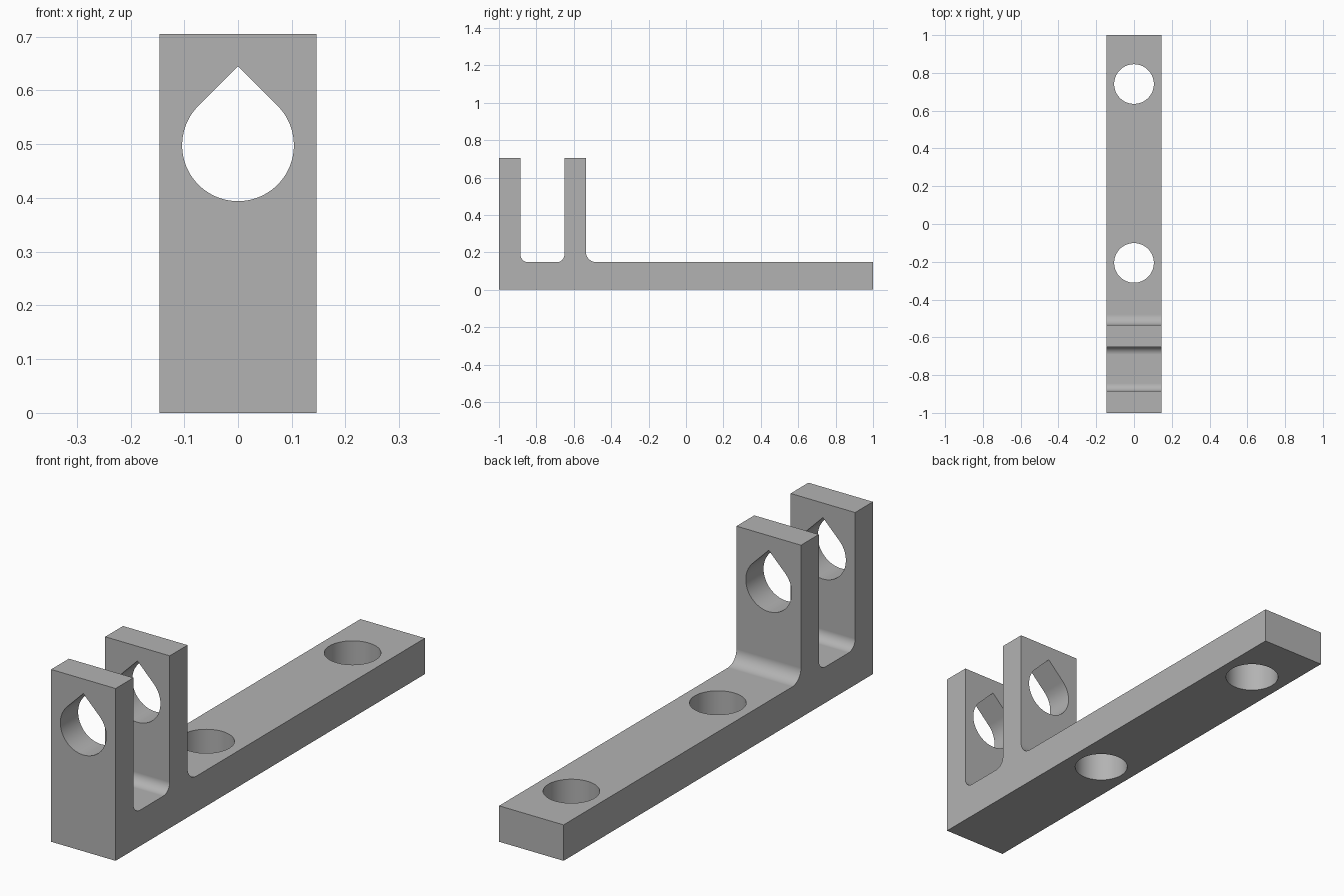
import bpy
import bmesh
from math import cos, sin, pi, radians
from mathutils import Matrix, Vector

cube = bpy.data.objects.get("Cube")
if cube:
    bpy.data.objects.remove(cube, do_unlink=True)

HALF_WIDTH = 0.146
BASE_TOP, POST_TOP = 0.147, 0.705
POST = 0.115                      # thickness of both uprights
REAR_POST = -0.65                 # front face of the rear upright
INNER_R, OUTER_R = 0.042, 0.056   # fillet radii
HOLE_R = 0.104

grey = bpy.data.materials.new("plain grey")
colour = (0.45, 0.45, 0.45, 1)
grey.diffuse_color = colour
grey.use_nodes = True
grey.node_tree.nodes["Principled BSDF"].inputs["Base Color"].default_value = colour


def arc(cx, cy, r, start, end, steps):
    """Points along a circular arc, angles in degrees."""
    angles = [radians(start + (end - start) * i / steps) for i in range(steps + 1)]
    return [(cx + r * cos(a), cy + r * sin(a)) for a in angles]


def prism(name, outline, place, direction):
    """Extrude a closed 2D outline; place maps its points into space."""
    bm = bmesh.new()
    face = bm.faces.new([bm.verts.new(place(u, v)) for u, v in outline])
    extruded = bmesh.ops.extrude_face_region(bm, geom=[face])["geom"]
    moved = [g for g in extruded if isinstance(g, bmesh.types.BMVert)]
    bmesh.ops.translate(bm, verts=moved, vec=Vector(direction))
    bmesh.ops.recalc_face_normals(bm, faces=bm.faces)
    mesh = bpy.data.meshes.new(name)
    bm.to_mesh(mesh)
    bm.free()
    mesh.materials.append(grey)
    obj = bpy.data.objects.new(name, mesh)
    bpy.context.collection.objects.link(obj)
    return obj


# Side profile: base bar with two filleted uprights
front_inner = -1 + POST
rear_outer = REAR_POST + POST
profile = [(-1, 0), (1, 0), (1, BASE_TOP)]
profile += arc(rear_outer + OUTER_R, BASE_TOP + OUTER_R, OUTER_R, 270, 180, 12)
profile += [(rear_outer, POST_TOP), (REAR_POST, POST_TOP)]
profile += arc(REAR_POST - INNER_R, BASE_TOP + INNER_R, INNER_R, 0, -90, 12)
profile += arc(front_inner + INNER_R, BASE_TOP + INNER_R, INNER_R, 270, 180, 12)
profile += [(front_inner, POST_TOP), (-1, POST_TOP)]
bracket = prism("bracket", profile, lambda y, z: (-HALF_WIDTH, y, z), (2 * HALF_WIDTH, 0, 0))

# Teardrop bore through both uprights
teardrop = arc(0, 0.498, HOLE_R, 135, 405, 60) + [(0, 0.498 + HOLE_R * 2 ** 0.5)]
cutters = [prism("teardrop_cutter", teardrop, lambda x, z: (x, -1.2, z), (0, 0.9, 0))]

# Two round mounting holes through the base
for name, y in (("front_hole_cutter", -0.206), ("back_hole_cutter", 0.741)):
    circle = arc(0, y, HOLE_R + 0.001, 0, 360, 72)[:-1]
    cutters.append(prism(name, circle, lambda u, v: (u, v, -0.1), (0, 0, 0.4)))

# Cut the holes, then discard the cutters
bpy.ops.object.select_all(action='DESELECT')
bpy.context.view_layer.objects.active = bracket
bracket.select_set(True)
for cutter in cutters:
    cutter.hide_render = True
    cut = bracket.modifiers.new(cutter.name, 'BOOLEAN')
    cut.operation = 'DIFFERENCE'
    cut.solver = 'EXACT'
    cut.object = cutter
    bpy.ops.object.modifier_apply(modifier=cut.name)
    bpy.data.objects.remove(cutter, do_unlink=True)

# Smooth bores and fillets, crisp edges elsewhere
bpy.ops.object.shade_smooth_by_angle(angle=radians(30))
weighted = bracket.modifiers.new("flat_face_normals", 'WEIGHTED_NORMAL')
weighted.keep_sharp = True
